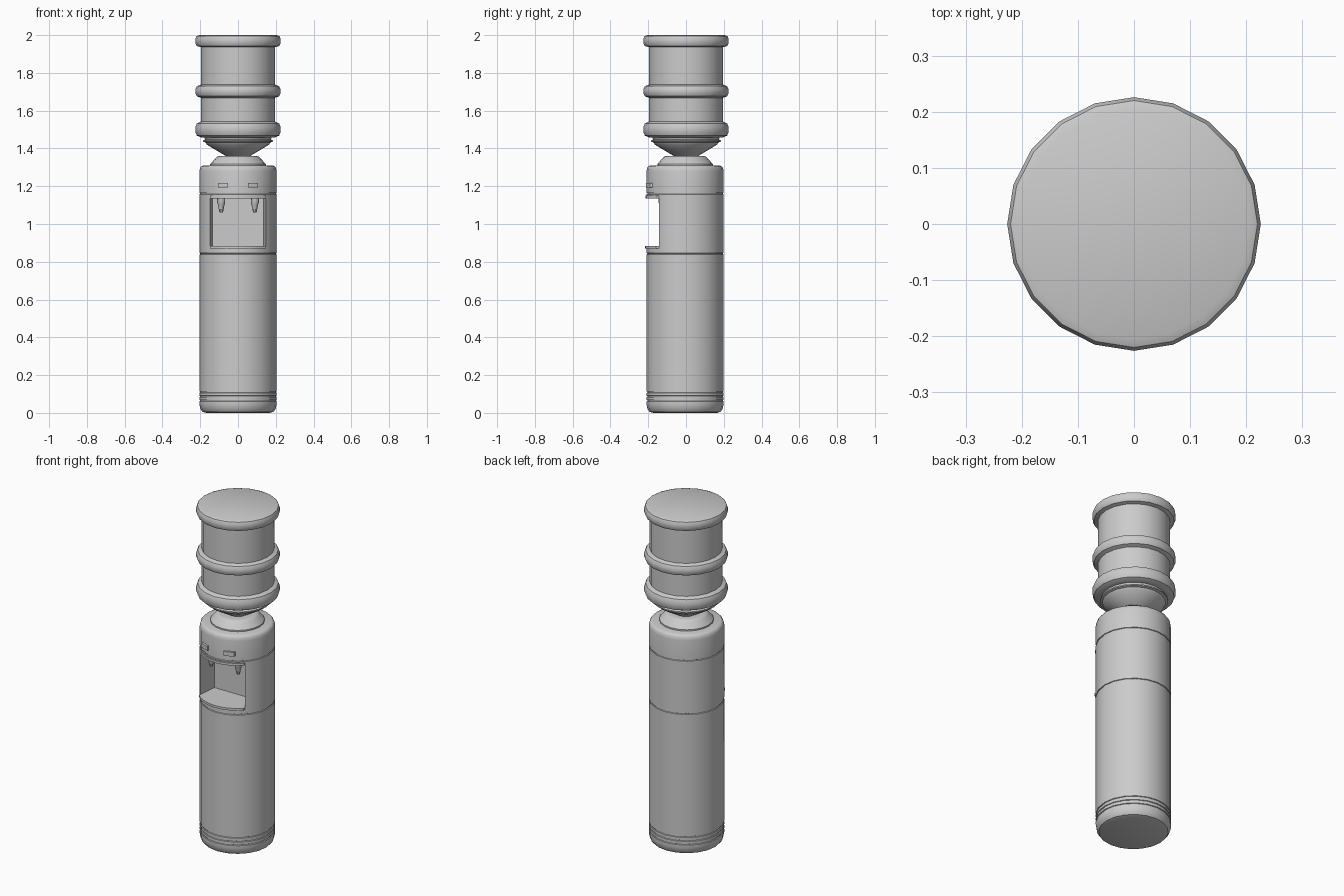
import bpy, bmesh, math

if "Cube" in bpy.data.objects:
    bpy.data.objects.remove(bpy.data.objects["Cube"])

SIDES = 20
CY = -0.005          # the cabinet sits slightly forward of the bottle


def finish(name, bm, smooth=True):
    bmesh.ops.recalc_face_normals(bm, faces=bm.faces)
    me = bpy.data.meshes.new(name)
    bm.to_mesh(me)
    bm.free()
    ob = bpy.data.objects.new(name, me)
    bpy.context.collection.objects.link(ob)
    if smooth:
        shade(ob)
    return ob


def shade(ob):
    bpy.ops.object.select_all(action='DESELECT')
    ob.select_set(True)
    bpy.context.view_layer.objects.active = ob
    bpy.ops.object.shade_smooth_by_angle(angle=math.radians(35))


def lathe(name, profile, cx=0, cy=0, sides=SIDES):
    """Closed turned solid from (radius, z) points, bottom to top."""
    bm = bmesh.new()
    rings = [[bm.verts.new((cx + r * math.cos(2 * math.pi * i / sides),
                            cy + r * math.sin(2 * math.pi * i / sides), z))
              for i in range(sides)] for r, z in profile]
    for a, b in zip(rings, rings[1:]):
        for i in range(sides):
            j = (i + 1) % sides
            bm.faces.new((a[i], a[j], b[j], b[i]))
    bm.faces.new(rings[0])
    bm.faces.new(rings[-1])
    return finish(name, bm)


def prism(name, outline, z0, z1, smooth=True):
    """Vertical extrusion of an (x, y) outline."""
    bm = bmesh.new()
    f = bm.faces.new([bm.verts.new((x, y, z0)) for x, y in outline])
    ext = bmesh.ops.extrude_face_region(bm, geom=[f])
    top = [v for v in ext['geom'] if isinstance(v, bmesh.types.BMVert)]
    bmesh.ops.translate(bm, verts=top, vec=(0, 0, z1 - z0))
    return finish(name, bm, smooth)


def arc(x0, x1, r, n=8):
    """Points along the cabinet's front curve."""
    xs = [x0 + (x1 - x0) * i / n for i in range(n + 1)]
    return [(x, CY - math.sqrt(r * r - x * x)) for x in xs]


def groove(z, r=0.204):
    return [(r, z - 0.004), (r - 0.004, z - 0.002), (r - 0.004, z + 0.002), (r, z + 0.004)]


def bulge(z0, z1, r0=0.196, r1=0.226):
    h = z1 - z0
    return [(r0, z0), (r1 - 0.008, z0 + 0.12 * h), (r1, z0 + 0.35 * h),
            (r1, z0 + 0.65 * h), (r1 - 0.008, z0 + 0.88 * h), (r0, z1)]


# Cabinet with grooves and rounded ends
profile = [(0.168, 0), (0.188, 0.006), (0.199, 0.02), (0.204, 0.045)]
for z in (0.065, 0.087, 0.11, 0.843, 1.161):
    profile += groove(z)
profile += [(0.204, 1.28), (0.201, 1.297), (0.194, 1.306), (0.183, 1.31)]
cabinet = lathe("cabinet", profile, cy=CY)

# Dispensing niche
cutter = prism("niche_cutter", [(-0.165, -0.3), (0.165, -0.3), (0.135, -0.03), (-0.135, -0.03)],
               0.876, 1.14, False)
cutter.hide_render = True
mod = cabinet.modifiers.new("niche", 'BOOLEAN')
mod.operation = 'DIFFERENCE'
mod.solver = 'EXACT'
mod.object = cutter
bpy.context.view_layer.objects.active = cabinet
bpy.ops.object.modifier_apply(modifier="niche")
bpy.data.objects.remove(cutter)
shade(cabinet)

# Drip tray and brow of the niche
prism("drip_tray", arc(-0.147, 0.147, 0.212) + [(0.135, -0.03), (-0.135, -0.03)], 0.87, 0.883)
prism("niche_brow", arc(-0.147, 0.147, 0.209) + [(0.147, -0.12), (-0.147, -0.12)], 1.136, 1.15)

# Taps and push buttons, one pair each
for side, s in (("left", -1), ("right", 1)):
    lathe("tap_" + side, [(0.009, 1.06), (0.012, 1.075), (0.018, 1.105), (0.021, 1.112), (0.021, 1.14)],
          s * 0.089, -0.125, 10)
    x0, x1 = sorted((s * 0.053, s * 0.107))
    prism("button_" + side, arc(x0, x1, 0.214, 3) + [(x1, -0.16), (x0, -0.16)], 1.193, 1.218)

# Collar that receives the bottle
lathe("bottle_collar", [(0.147, 1.305), (0.147, 1.318), (0.14, 1.325), (0.118, 1.35),
                        (0.108, 1.358), (0.095, 1.36)], cy=CY)

# Upturned bottle with three ribs
lathe("bottle", [(0.055, 1.34), (0.06, 1.358), (0.085, 1.372), (0.165, 1.42), (0.172, 1.432),
                 (0.185, 1.436), (0.185, 1.443), (0.174, 1.447), (0.178, 1.457)]
      + bulge(1.458, 1.542) + bulge(1.668, 1.738)
      + [(0.196, 1.936), (0.218, 1.942), (0.226, 1.957), (0.226, 1.98), (0.22, 1.994), (0.205, 2.0)])
